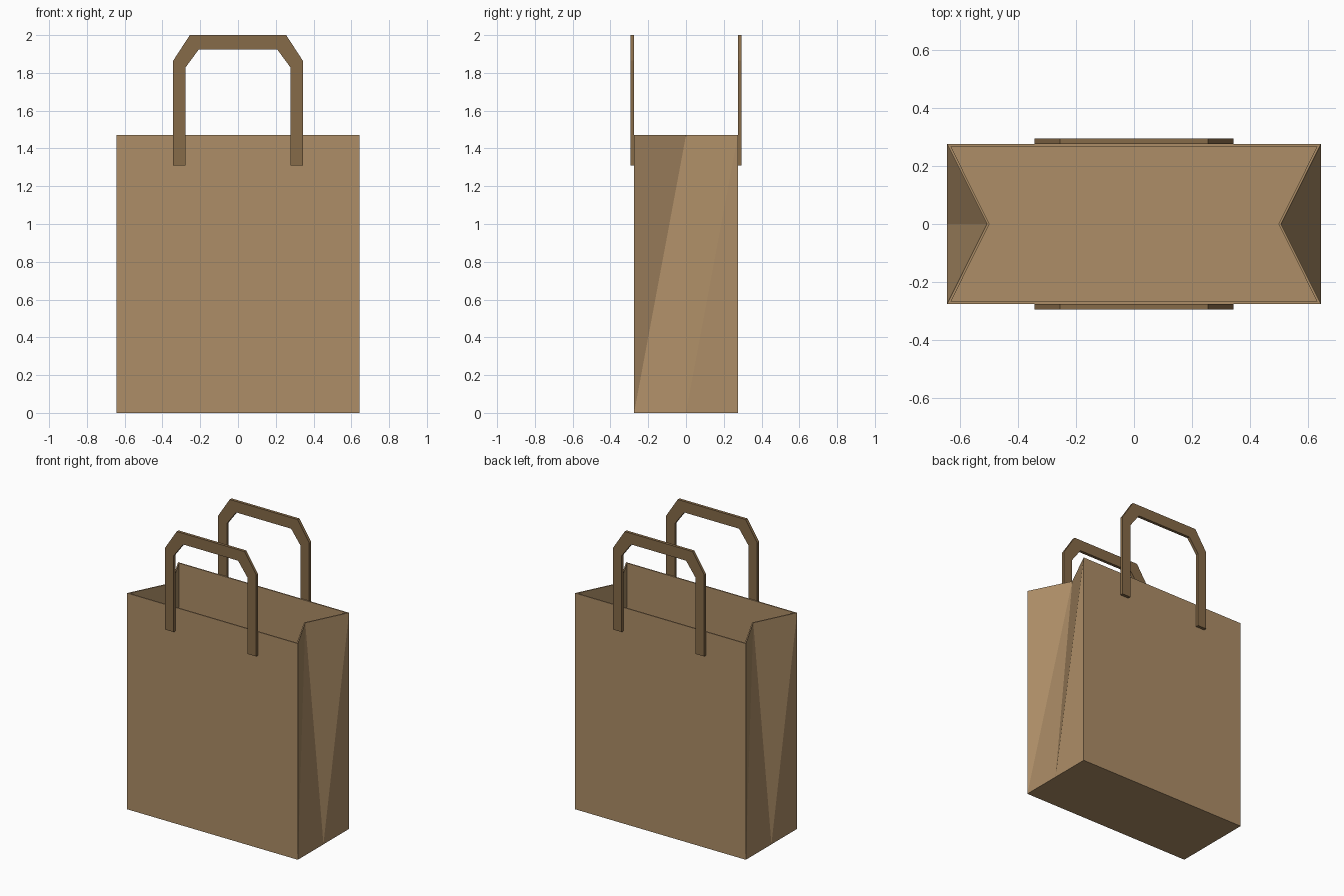
import bpy, bmesh

if "Cube" in bpy.data.objects:
    bpy.data.objects.remove(bpy.data.objects["Cube"])

HX, HY, H = 0.643, 0.275, 1.47   # half width, half depth, height of bag
VALLEY = 0.506                   # half width at the gusset fold on the rim
T = 0.008                        # paper thickness


def material(name, color):
    m = bpy.data.materials.new(name)
    m.diffuse_color = (*color, 1)
    m.use_nodes = True
    m.node_tree.nodes["Principled BSDF"].inputs["Base Color"].default_value = m.diffuse_color
    return m


def finish(bm, name, mat):
    bmesh.ops.recalc_face_normals(bm, faces=bm.faces[:])
    me = bpy.data.meshes.new(name)
    bm.to_mesh(me)
    bm.free()
    ob = bpy.data.objects.new(name, me)
    ob.data.materials.append(mat)
    bpy.context.collection.objects.link(ob)
    return ob


paper = material("kraft_paper", (0.42, 0.27, 0.135))
dark_paper = material("dark_paper", (0.24, 0.145, 0.065))


# Six-point ring: front right, right fold, back right, back left, left fold, front left
def ring(bm, corner, valley, hy, z):
    pts = [(corner, -hy), (valley, 0), (corner, hy),
           (-corner, hy), (-valley, 0), (-corner, -hy)]
    return [bm.verts.new((x, y, z)) for x, y in pts]


# Wall between a bottom and a top ring; gusset halves are split into triangles
def shell(bm, bot, top):
    for i in range(6):
        j = (i + 1) % 6
        if i in (2, 5):
            bm.faces.new((bot[i], bot[j], top[j], top[i]))
        else:
            bm.faces.new((bot[i], bot[j], top[j]))
            bm.faces.new((bot[i], top[j], top[i]))
    bm.faces.new(bot)


# Bag: outer shell, inner shell and rim
bm = bmesh.new()
slope = (HX - VALLEY) / HY
iv = VALLEY - T * (1 + slope ** 2) ** 0.5
ic = iv + slope * (HY - T)
outer_bot = ring(bm, HX, HX, HY, 0)
outer_top = ring(bm, HX, VALLEY, HY, H)
inner_bot = ring(bm, HX - T, HX - T, HY - T, T)
inner_top = ring(bm, ic, iv, HY - T, H)
shell(bm, outer_bot, outer_top)
shell(bm, inner_bot, inner_top)
for i in range(6):
    j = (i + 1) % 6
    bm.faces.new((outer_top[i], outer_top[j], inner_top[j], inner_top[i]))
finish(bm, "paper_bag", paper)

# Handles: flat strap profile extruded outward from each broad face
outer = [(0.343, 1.31), (0.343, 1.865), (0.255, 2.0)]
inner = [(0.277, 1.31), (0.277, 1.83), (0.207, 1.925)]


def mirrored(half):
    return half + [(-x, z) for x, z in reversed(half)]


for name, side in (("front_handle", -1), ("back_handle", 1)):
    bm = bmesh.new()
    o, n = ([bm.verts.new((x, side * HY, z)) for x, z in mirrored(p)]
            for p in (outer, inner))
    faces = [bm.faces.new((o[i], o[i + 1], n[i + 1], n[i])) for i in range(5)]
    ext = bmesh.ops.extrude_face_region(bm, geom=faces, use_keep_orig=True)
    moved = [v for v in ext["geom"] if isinstance(v, bmesh.types.BMVert)]
    bmesh.ops.translate(bm, verts=moved, vec=(0, side * 0.02, 0))
    finish(bm, name, dark_paper)
